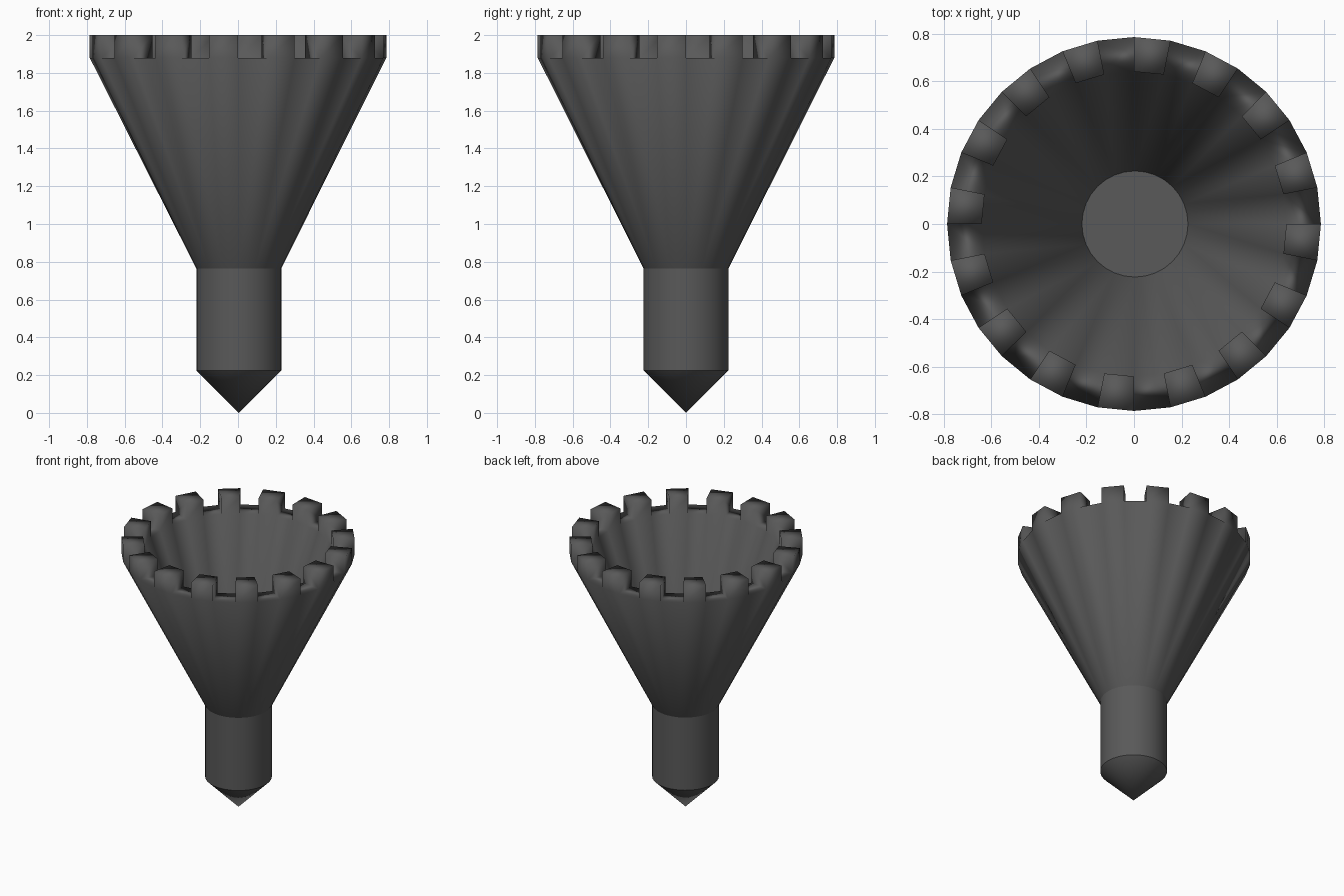
import bpy, bmesh
from math import cos, sin, pi, radians

if "Cube" in bpy.data.objects:
    bpy.data.objects.remove(bpy.data.objects["Cube"])

N = 32
SHIFT = 0.004  # the stem sits very slightly off centre

dark = bpy.data.materials.new("dark_grey")
dark.diffuse_color = (0.1, 0.1, 0.1, 1)
dark.use_nodes = True
dark.node_tree.nodes["Principled BSDF"].inputs["Base Color"].default_value = dark.diffuse_color


def ring(bm, r, z, dx=0.0):
    return [bm.verts.new((r * cos(2 * pi * i / N) + dx, r * sin(2 * pi * i / N), z))
            for i in range(N)]


def finish(bm, name):
    me = bpy.data.meshes.new(name)
    bm.to_mesh(me)
    bm.free()
    ob = bpy.data.objects.new(name, me)
    bpy.context.collection.objects.link(ob)
    me.materials.append(dark)
    for p in me.polygons:
        p.use_smooth = True
    return ob


# flared cup: tapering wall with 16 upright teeth on every other segment
bm = bmesh.new()
out_low = ring(bm, 0.225, 0.765, SHIFT)
out_rim = ring(bm, 0.785, 1.88)
out_top = ring(bm, 0.785, 2.0)
in_top = ring(bm, 0.64, 2.0)
in_rim = ring(bm, 0.64, 1.88)
in_low = ring(bm, 0.222, 0.768, SHIFT)


def band(a, b, i):
    j = (i + 1) % N
    bm.faces.new((a[i], a[j], b[j], b[i]))


for i in range(N):
    j = (i + 1) % N
    band(out_low, out_rim, i)
    band(in_rim, in_low, i)
    if i % 2:  # tooth
        band(out_rim, out_top, i)
        band(out_top, in_top, i)
        band(in_top, in_rim, i)
        bm.faces.new((out_rim[i], out_top[i], in_top[i], in_rim[i]))
        bm.faces.new((out_rim[j], in_rim[j], in_top[j], out_top[j]))
    else:      # gap floor
        band(out_rim, in_rim, i)
finish(bm, "toothed_cup")

# stem: cylinder with pointed tip, its top closing the cup floor
bm = bmesh.new()
tip = bm.verts.new((SHIFT, 0, 0))
low = ring(bm, 0.225, 0.225, SHIFT)
high = ring(bm, 0.225, 0.77, SHIFT)
for i in range(N):
    band(low, high, i)
    bm.faces.new((tip, low[(i + 1) % N], low[i]))
bm.faces.new(high)
stem = finish(bm, "pointed_stem")
m = stem.data
bm = bmesh.new()
bm.from_mesh(m)
bmesh.ops.recalc_face_normals(bm, faces=bm.faces)
bm.to_mesh(m)
bm.free()
bpy.context.view_layer.objects.active = stem
stem.select_set(True)
bpy.ops.object.shade_smooth_by_angle(angle=radians(30))
